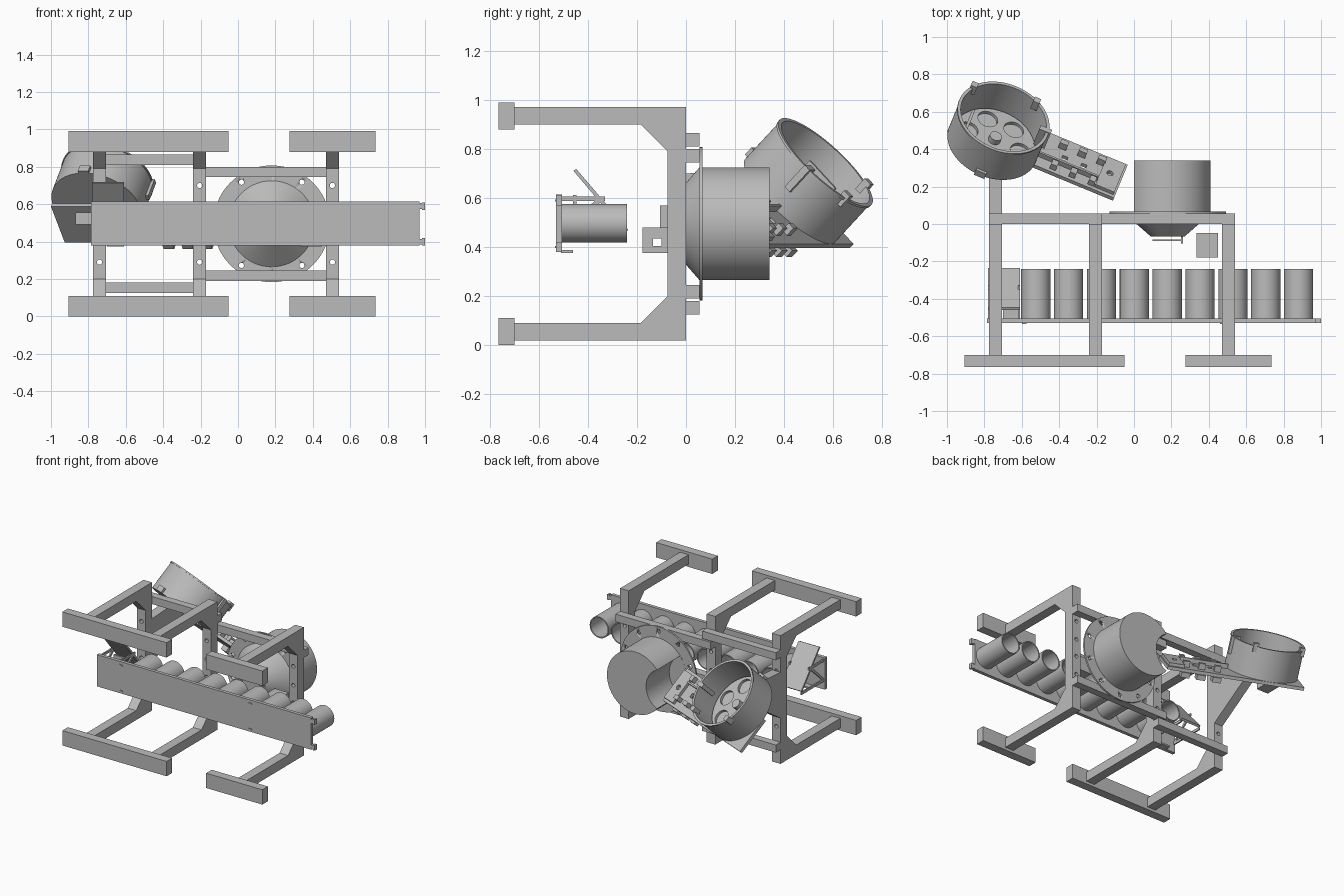
import bpy, bmesh, math
from mathutils import Matrix, Vector

default = bpy.data.objects.get("Cube")
if default:
    bpy.data.objects.remove(default, do_unlink=True)

grey = bpy.data.materials.new("plain grey")
grey.use_nodes = True
GREY = (0.5, 0.5, 0.5, 1)
grey.diffuse_color = GREY
grey.node_tree.nodes["Principled BSDF"].inputs["Base Color"].default_value = GREY


def finish(name, bm, frame=None, smooth=False):
    bmesh.ops.recalc_face_normals(bm, faces=bm.faces)
    if frame:
        bm.transform(frame)
    mesh = bpy.data.meshes.new(name)
    bm.to_mesh(mesh)
    bm.free()
    mesh.materials.append(grey)
    ob = bpy.data.objects.new(name, mesh)
    bpy.context.collection.objects.link(ob)
    if smooth:
        shade(ob)
    return ob


def shade(ob):
    bpy.ops.object.select_all(action="DESELECT")
    ob.select_set(True)
    bpy.context.view_layer.objects.active = ob
    bpy.ops.object.shade_smooth_by_angle(angle=math.radians(30))


def box(name, x, y, z, frame=None):
    bm = bmesh.new()
    bmesh.ops.create_cube(bm, size=1)
    for v in bm.verts:
        v.co = [(lo + hi) / 2 + c * (hi - lo) for c, (lo, hi) in zip(v.co, (x, y, z))]
    return finish(name, bm, frame)


def prism(name, x, profile):
    """Extrude a (y, z) profile along x."""
    bm = bmesh.new()
    face = bm.faces.new([bm.verts.new((x[0], y, z)) for y, z in profile])
    ext = bmesh.ops.extrude_face_region(bm, geom=[face])["geom"]
    moved = [v for v in ext if isinstance(v, bmesh.types.BMVert)]
    bmesh.ops.translate(bm, verts=moved, vec=(x[1] - x[0], 0, 0))
    return finish(name, bm)


def lathe(name, profile, frame, closed=False, steps=64):
    """Spin a (radius, height) profile about the frame's z axis."""
    bm = bmesh.new()
    verts = [bm.verts.new((r, 0, h)) for r, h in profile]
    edges = [bm.edges.new(p) for p in zip(verts, verts[1:])]
    if closed:
        edges.append(bm.edges.new((verts[-1], verts[0])))
    bmesh.ops.spin(bm, geom=verts + edges, cent=(0, 0, 0), axis=(0, 0, 1),
                   angle=math.tau, steps=steps, use_duplicate=False)
    bmesh.ops.remove_doubles(bm, verts=bm.verts, dist=1e-5)
    return finish(name, bm, frame, True)


def rod(name, r, h0, h1, frame, steps=32):
    return lathe(name, [(0, h0), (r, h0), (r, h1), (0, h1)], frame, steps=steps)


def cut(ob, cutters):
    for c in cutters:
        mod = ob.modifiers.new("cut", "BOOLEAN")
        mod.object, mod.operation, mod.solver = c, "DIFFERENCE", "EXACT"
        bpy.context.view_layer.objects.active = ob
        bpy.ops.object.modifier_apply(modifier=mod.name)
        bpy.data.objects.remove(c, do_unlink=True)


def along_y(x, z):
    """Frame whose local z axis points to world +y."""
    return Matrix.Translation((x, 0, z)) @ Matrix.Rotation(-math.pi / 2, 4, "X")


MID = 0.495

# C-shaped frames with corner gussets and bolt holes
upper = [(0, MID), (0, 0.97), (-0.70, 0.97), (-0.70, 0.90), (-0.185, 0.90), (-0.075, 0.79)]
c_profile = upper + [(y, 2 * MID - z) for y, z in reversed(upper[1:])] + [(-0.075, 2 * MID - 0.79)]
c_profile = upper + [(y, 2 * MID - z) for y, z in reversed(upper[1:])]
for side, x in (("right", -0.74), ("middle", -0.205), ("left", 0.505)):
    frame = prism(side + "_c_frame", (x - 0.035, x + 0.035), c_profile)
    cut(frame, [rod("hole", 0.014, -0.1, 0.08, along_y(x, z), 16)
                for z in (0.29, 0.43, 0.56, 0.70)])

# Foot bars across the arm ends
for level, z in (("lower", (0, 0.11)), ("upper", (0.88, 0.99))):
    box(level + "_long_foot", (-0.905, -0.05), (-0.765, -0.70), z)
    box(level + "_short_foot", (0.275, 0.735), (-0.765, -0.70), z)

# Rails behind the posts
for level, s in (("upper", 1), ("lower", -1)):
    for part, x, d in (("feeder", (-0.775, -0.17), 0.342), ("drum", (-0.24, 0.54), 0.277)):
        c = MID + s * d
        box(f"{level}_{part}_rail", x, (0, 0.055), (c - 0.028, c + 0.028))

# Front rack plate with claws on its end
box("rack_plate", (-0.785, 0.97), (-0.53, -0.505), (0.38, 0.615))
for s in (-1, 1):
    c = MID + s * 0.095
    box("rack_claw", (0.97, 0.985), (-0.53, -0.505), (c - 0.015, c + 0.015))
    box("rack_claw_tip", (0.985, 1.0), (-0.53, -0.505), (c - 0.02, c + 0.02))
    for x in (-0.6, 0.46):
        box("rack_slot_tab", (x, x + 0.025), (-0.535, -0.53), (c - 0.004, c + 0.004))

# Row of open tubes
for i in range(9):
    lathe("tube", [(0, -0.505), (0.078, -0.505), (0.078, -0.24), (0.07, -0.24),
                   (0.07, -0.495), (0, -0.495)], along_y(-0.525 + i * 0.1756, MID + 0.002), steps=40)

# Sloping reject chute at the end of the row
prism("chute_slide", (-0.78, -0.61), [(-0.46, 0.712), (-0.447, 0.718), (-0.235, 0.47), (-0.247, 0.46)])
for x in (-0.78, -0.62):
    box("chute_top_arm", (x, x + 0.01), (-0.505, -0.33), (0.588, 0.606))
    box("chute_bottom_arm", (x, x + 0.01), (-0.505, -0.24), (0.44, 0.46))
    prism("chute_strut", (x, x + 0.01), [(-0.505, 0.44), (-0.505, 0.46), (-0.36, 0.60), (-0.34, 0.59)])
box("chute_cross_bar", (-0.70, -0.61), (-0.46, -0.447), (0.575, 0.612))
box("chute_lower_tab", (-0.70, -0.61), (-0.51, -0.46), (0.375, 0.387))

# Drum with a funnel nose and a bite where the feeder enters
DX = 0.18
drum_axis = along_y(DX, MID)
drum = lathe("drum", [(0, 0.34), (0.23, 0.34), (0.23, 0.055), (0.09, -0.067), (0, -0.067),
                      (0, -0.055), (0.085, -0.055), (0.218, 0.06), (0.218, 0.328), (0, 0.328)],
             drum_axis, steps=96)
cut(drum, [rod("bite", 0.16, 0.068, 0.5, along_y(-0.07, MID), 48)])
shade(drum)
flange = lathe("drum_flange", [(0.225, 0.055), (0.312, 0.055), (0.312, 0.067), (0.225, 0.067)],
               drum_axis, closed=True, steps=96)
cut(flange, [rod("hole", 0.014, 0.03, 0.1,
                 along_y(DX + 0.275 * math.cos(a), MID + 0.275 * math.sin(a)), 16)
             for a in (math.tau * (i + 0.5) / 10 for i in range(10))])
box("outlet_flap", (0.10, 0.255), (-0.092, -0.084), (0.42, 0.57))
box("outlet_lever", (0.25, 0.262), (-0.105, -0.067), (0.48, 0.57))

# Sensor block beside the outlet
sensor = box("sensor_block", (0.335, 0.45), (-0.178, -0.048), (0.375, 0.48))
cut(sensor, [box("window", (0.3, 0.5), (-0.135, -0.10), (0.405, 0.435))])

# Bracket carrying the feeder
prism("feeder_bracket", (-0.775, -0.705), [(0, 0.36), (0, 0.70), (0.265, 0.715), (0.385, 0.61)])
box("bracket_motor", (-0.87, -0.775), (0.36, 0.50), (0.49, 0.555))

# Tilted bowl feeder, built in its own frame
F = (Matrix.Translation((-0.757, 0.425, 0.59)) @ Matrix.Rotation(math.radians(-22.5), 4, "Z")
     @ Matrix.Rotation(math.radians(-45), 4, "X"))
lathe("bowl", [(0, 0), (0.25, 0), (0.25, 0.21), (0.255, 0.21), (0.255, 0.22), (0.238, 0.22),
               (0.238, 0.012), (0, 0.012)], F, steps=96)
rotor = rod("bowl_rotor", 0.225, 0.012, 0.035, F, 64)
cut(rotor, [rod("pocket", 0.055, 0.016, 0.06,
                F @ Matrix.Rotation(math.tau * i / 6, 4, "Z") @ Matrix.Translation((0.15, 0, 0)))
            for i in range(6)])
shade(rotor)
rod("rotor_knob", 0.033, 0.03, 0.07, F)
box("bowl_deflector", (-0.17, -0.155), (-0.10, 0.06), (0.035, 0.13), F)
box("bowl_gate", (0.20, 0.265), (0.02, 0.05), (0.10, 0.225), F)
for x, y in ((-0.21, 0.13), (0.13, 0.20)):
    box("rim_clip", (x - 0.018, x + 0.018), (y - 0.018, y + 0.018), (0.18, 0.24), F)
box("bowl_foot_clip", (-0.03, 0.03), (-0.265, -0.24), (0, 0.04), F)

# Trough plank leading from the bowl to the drum
trough = box("trough_plank", (-0.25, 0.71), (-0.02, 0.25), (-0.024, -0.001), F)
cut(trough, [box("slot", (x, x + 0.03), (0.10, 0.13), (-0.1, 0.1), F) for x in (0.37, 0.48)])
deck = box("trough_end_deck", (0.59, 0.70), (0.0, 0.23), (-0.001, 0.02), F)
cut(deck, [rod("hole", 0.018, -0.02, 0.1, F @ Matrix.Translation((0.64, 0.12, 0)), 20)])
box("trough_fence", (0.25, 0.59), (0.05, 0.062), (-0.001, 0.03), F)
for i in range(3):
    x = 0.33 + i * 0.11
    box("trough_stop", (x, x + 0.045), (0.17, 0.20), (-0.001, 0.04), F)
    box("trough_solenoid", (x, x + 0.06), (0.20, 0.265), (-0.06, -0.024), F)
    box("trough_guide", (x, x + 0.035), (0.0, 0.04), (-0.001, 0.035), F)
